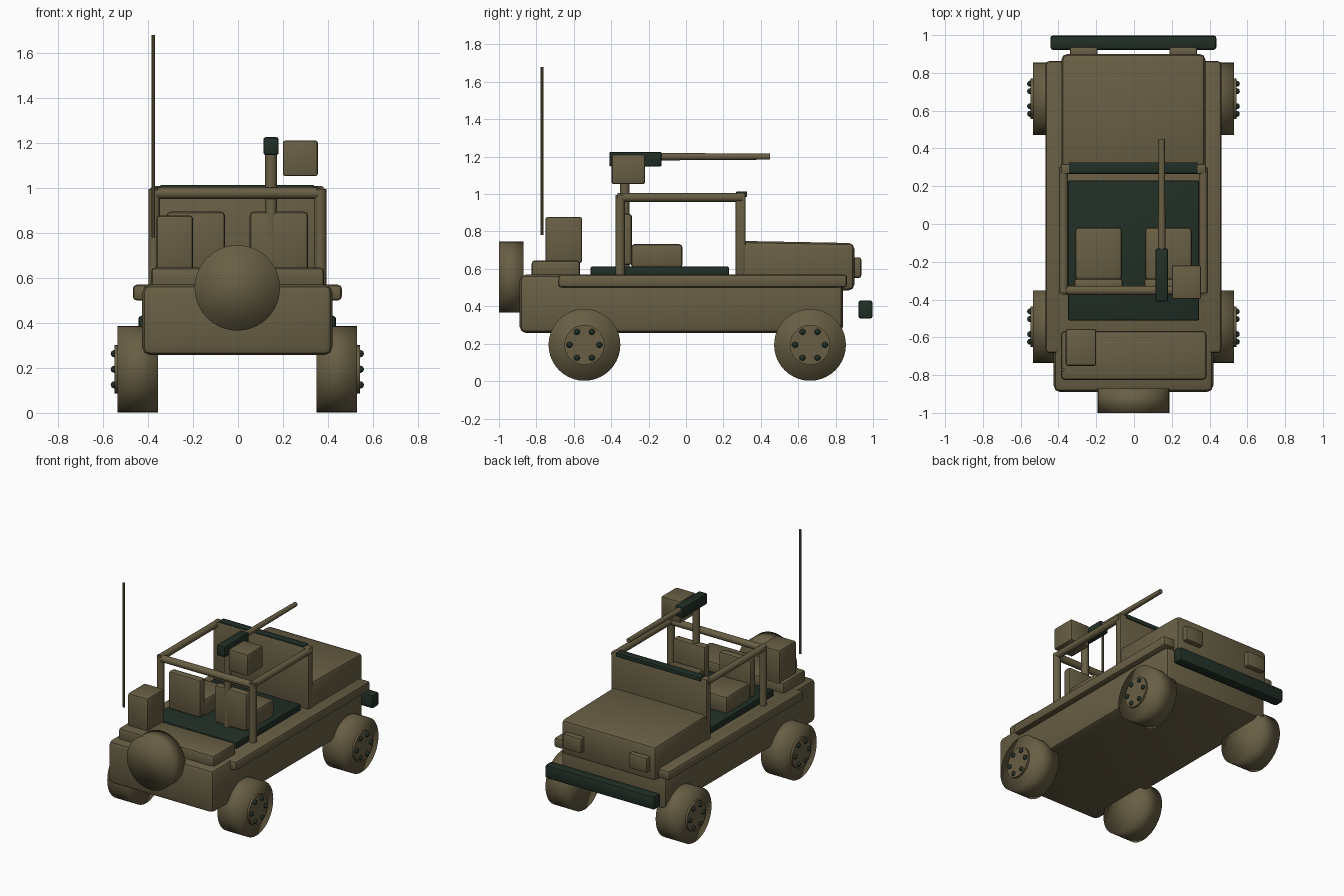
import bpy, bmesh, math
from mathutils import Vector

if "Cube" in bpy.data.objects:
    bpy.data.objects.remove(bpy.data.objects["Cube"])

CX = -0.003  # centre line of the vehicle


def material(name, rgb):
    m = bpy.data.materials.new(name)
    m.diffuse_color = (*rgb, 1)
    m.use_nodes = True
    m.node_tree.nodes["Principled BSDF"].inputs["Base Color"].default_value = m.diffuse_color
    return m


OLIVE = material("olive_drab", (0.138, 0.113, 0.058))
DARK = material("dark_green", (0.015, 0.028, 0.019))


def finish(bm, name, mat, smooth=True, sharp=35):
    me = bpy.data.meshes.new(name)
    bmesh.ops.recalc_face_normals(bm, faces=bm.faces)
    bm.to_mesh(me)
    bm.free()
    ob = bpy.data.objects.new(name, me)
    bpy.context.collection.objects.link(ob)
    me.materials.append(mat)
    if smooth:
        bpy.ops.object.select_all(action='DESELECT')
        ob.select_set(True)
        bpy.context.view_layer.objects.active = ob
        if sharp:
            bpy.ops.object.shade_smooth_by_angle(angle=math.radians(sharp))
        else:
            bpy.ops.object.shade_smooth()
    return ob


def box(name, x, y, z, mat=OLIVE, bevel=0.015, front_drop=0.0):
    """Rounded box from (min, max) ranges; front_drop lowers the front top edge."""
    bm = bmesh.new()
    bmesh.ops.create_cube(bm, size=1)
    for v in bm.verts:
        c = v.co.copy()
        v.co = [r[0] + (r[1] - r[0]) * (k + 0.5) for r, k in zip((x, y, z), c)]
        if c.y > 0 and c.z > 0:
            v.co.z -= front_drop
    bmesh.ops.bevel(bm, geom=bm.edges[:], offset=bevel, segments=2,
                    profile=0.5, affect='EDGES')
    return finish(bm, name, mat)


def rod(name, a, b, r, r2=None, mat=OLIVE, sides=16, sharp=35):
    """Cylinder or cone between two points."""
    a, b = Vector(a), Vector(b)
    bm = bmesh.new()
    bmesh.ops.create_cone(bm, cap_ends=True, segments=sides, radius1=r,
                          radius2=r if r2 is None else r2, depth=(b - a).length)
    rot = (b - a).to_track_quat('Z', 'Y')
    for v in bm.verts:
        v.co = rot @ v.co + (a + b) / 2
    return finish(bm, name, mat, sharp=sharp)


def ball(name, p, r, mat):
    bm = bmesh.new()
    bmesh.ops.create_uvsphere(bm, u_segments=12, v_segments=8, radius=r)
    for v in bm.verts:
        v.co += Vector(p)
    return finish(bm, name, mat, sharp=None)


# Main body, bonnet and floor
box("body", (-0.426, 0.42), (-0.89, 0.84), (0.257, 0.57), bevel=0.035)
box("bonnet", (-0.384, 0.378), (0.265, 0.9), (0.485, 0.75), bevel=0.03, front_drop=0.012)
box("floor", (-0.35, 0.345), (-0.51, 0.23), (0.56, 0.613), DARK, 0.008)
box("front_bumper", (-0.443, 0.436), (0.922, 0.998), (0.334, 0.432), DARK, 0.014)

# Rear deck and equipment
box("rear_deck", (-0.386, 0.383), (-0.825, -0.567), (0.55, 0.646), bevel=0.018)
box("radio_box", (-0.362, -0.2), (-0.752, -0.555), (0.63, 0.878))
rod("antenna", (-0.377, -0.77, 0.78), (-0.377, -0.77, 1.68), 0.009, sides=10)

# Windscreen panel with dark top strip
box("windscreen_panel", (-0.388, 0.382), (0.264, 0.318), (0.56, 1.008), bevel=0.01)
box("windscreen_strip", (-0.345, 0.337), (0.268, 0.326), (0.985, 1.014), DARK, 0.004)

# Paired side parts
for s, side in ((-1, "left"), (1, "right")):
    def span(inner, outer):
        return tuple(sorted((CX + s * inner, CX + s * outer)))

    box(f"side_rail_{side}", span(0.36, 0.465), (-0.683, 0.862), (0.5, 0.57), bevel=0.018)
    box(f"headlight_{side}", span(0.19, 0.337), (0.885, 0.937), (0.552, 0.662), bevel=0.012)
    box(f"seat_cushion_{side}", span(0.06, 0.31), (-0.295, -0.018), (0.605, 0.733), bevel=0.02)
    box(f"seat_back_{side}", span(0.055, 0.315), (-0.35, -0.288), (0.62, 0.895), bevel=0.018)
    px = CX + s * 0.37
    rod(f"roll_post_{side}", (px, -0.352, 0.56), (px, -0.352, 0.995), 0.026)
    rod(f"roll_side_bar_{side}", (px, -0.365, 0.982), (px, 0.3, 0.982), 0.024)

    # Wheels with hubs and bolts
    for wy, end in ((-0.543, "rear"), (0.663, "front")):
        tag = f"{end}_{side}"
        rod("tyre_" + tag, (CX + s * 0.352, wy, 0.194), (CX + s * 0.532, wy, 0.194),
            0.192, sides=40, sharp=None)
        rod("hub_" + tag, (CX + s * 0.5, wy, 0.194), (CX + s * 0.546, wy, 0.194),
            0.107, sides=32)
        for i in range(6):
            a = i * math.pi / 3
            ball(f"bolt_{tag}_{i}", (CX + s * 0.547, wy + 0.08 * math.cos(a),
                                     0.194 + 0.08 * math.sin(a)), 0.016, DARK)

rod("roll_cross_bar", (CX - 0.375, -0.352, 0.977), (CX + 0.375, -0.352, 0.977), 0.025)

# Spare wheel
rod("spare_wheel", (-0.003, -0.87, 0.556), (-0.003, -1.0, 0.556), 0.19, sides=40, sharp=None)

# Mounted gun
rod("gun_post", (0.147, -0.327, 0.6), (0.147, -0.327, 1.17), 0.026)
box("gun_receiver", (0.113, 0.181), (-0.41, -0.13), (1.147, 1.226), DARK, 0.01)
rod("gun_barrel", (0.147, -0.16, 1.2), (0.147, 0.45, 1.2), 0.02, 0.016)
box("ammo_box", (0.2, 0.355), (-0.397, -0.219), (1.053, 1.211), bevel=0.01)
